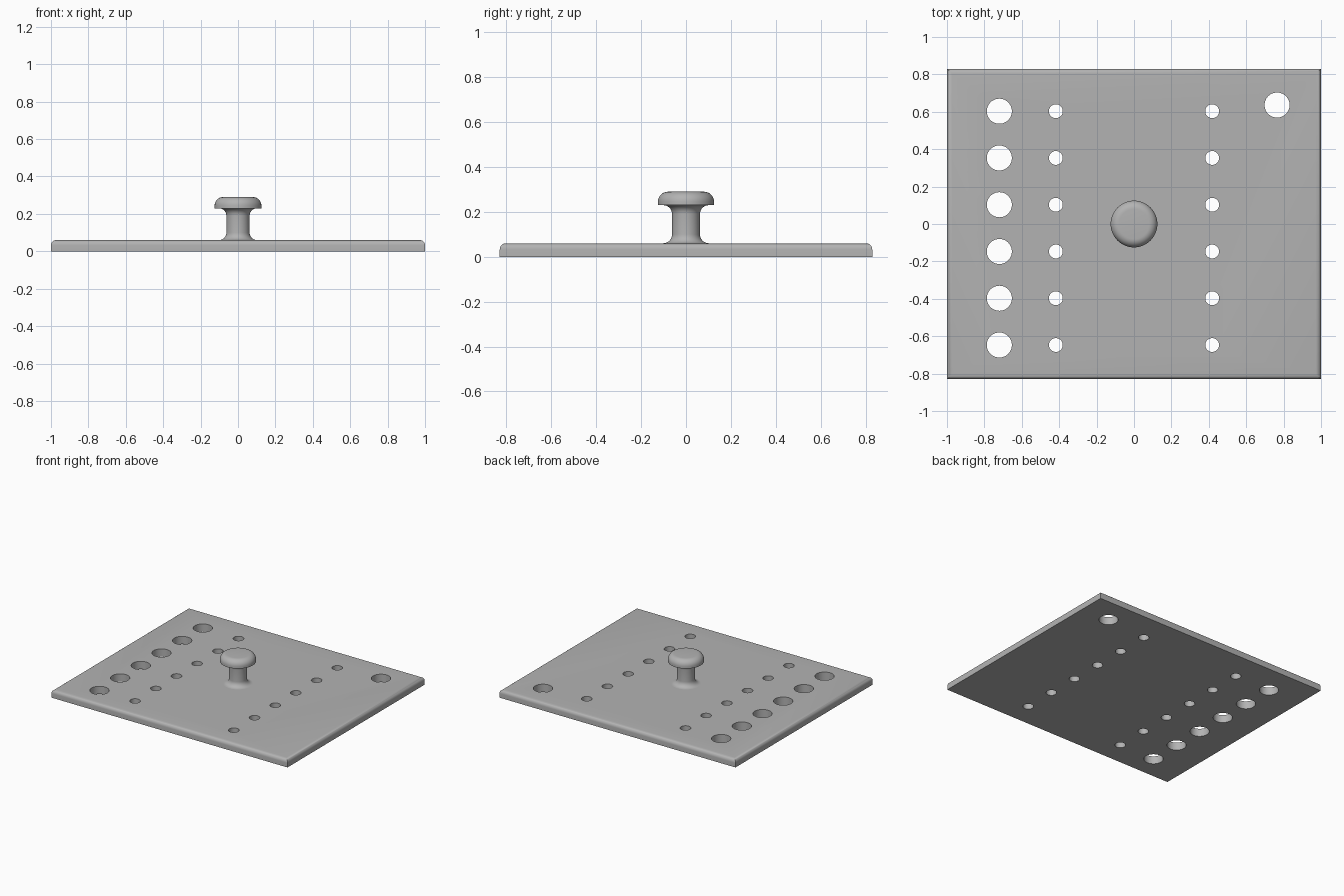
import bpy, bmesh, math

cube = bpy.data.objects.get("Cube")
if cube:
    bpy.data.objects.remove(cube, do_unlink=True)

grey = bpy.data.materials.new("plain grey")
grey.use_nodes = True
colour = (0.45, 0.45, 0.45, 1)
grey.diffuse_color = colour
grey.node_tree.nodes["Principled BSDF"].inputs["Base Color"].default_value = colour

WIDTH, DEPTH, THICK = 2.0, 1.66, 0.06


def make_object(name, bm):
    bmesh.ops.recalc_face_normals(bm, faces=bm.faces)
    mesh = bpy.data.meshes.new(name)
    bm.to_mesh(mesh)
    bm.free()
    mesh.materials.append(grey)
    obj = bpy.data.objects.new(name, mesh)
    bpy.context.collection.objects.link(obj)
    return obj


def smooth(obj):
    bpy.ops.object.select_all(action="DESELECT")
    obj.select_set(True)
    bpy.context.view_layer.objects.active = obj
    bpy.ops.object.shade_smooth_by_angle(angle=math.radians(35))


def arc(cx, cz, radius, start, end, steps=8):
    angles = [math.radians(start + (end - start) * i / steps) for i in range(steps + 1)]
    return [(cx + radius * math.cos(a), cz + radius * math.sin(a)) for a in angles]


# Plate with rounded upper edges
bm = bmesh.new()
bmesh.ops.create_cube(bm, size=1)
for v in bm.verts:
    v.co = (v.co.x * WIDTH, v.co.y * DEPTH, (v.co.z + 0.5) * THICK)
top_edges = [e for e in bm.edges if all(v.co.z > THICK / 2 for v in e.verts)]
bmesh.ops.bevel(bm, geom=top_edges, offset=0.027, segments=6, profile=0.5, affect="EDGES")
plate = make_object("base_plate", bm)

# Hole layout: a large column, two small columns and one corner hole
rows = [0.603 - 0.25 * i for i in range(6)]
holes = [(-0.72, y, 0.067) for y in rows]
holes += [(x, y, 0.037) for x in (-0.418, 0.418) for y in rows]
holes.append((0.765, 0.636, 0.067))

bm = bmesh.new()
for x, y, radius in holes:
    made = bmesh.ops.create_cone(bm, cap_ends=True, segments=48, radius1=radius,
                                 radius2=radius, depth=4 * THICK)
    bmesh.ops.translate(bm, vec=(x, y, 0), verts=made["verts"])
cutter = make_object("hole_cutter", bm)
cutter.hide_render = True

cut = plate.modifiers.new("holes", "BOOLEAN")
cut.operation = "DIFFERENCE"
cut.solver = "EXACT"
cut.object = cutter
bpy.context.view_layer.objects.active = plate
bpy.ops.object.modifier_apply(modifier=cut.name)
bpy.data.objects.remove(cutter, do_unlink=True)
smooth(plate)

# Knob: flared stem and domed cap as one turned profile
STEM, CAP, UNDER, TOP = 0.062, 0.125, 0.23, 0.29
FLARE, ROUND = 0.04, 0.045
profile = [(0, THICK - 0.01), (STEM + FLARE, THICK - 0.01)]
profile += arc(STEM + FLARE, THICK + FLARE, FLARE, 270, 180)
profile += arc(STEM + FLARE, UNDER - FLARE, FLARE, 180, 90)
profile.append((CAP, UNDER))
profile += arc(CAP - ROUND, TOP - ROUND, ROUND, 0, 90)
profile.append((0, TOP))

bm = bmesh.new()
verts = [bm.verts.new((r, 0, z)) for r, z in profile]
edges = [bm.edges.new(pair) for pair in zip(verts, verts[1:])]
bmesh.ops.spin(bm, geom=verts + edges, cent=(0, 0, 0), axis=(0, 0, 1),
               angle=math.tau, steps=64)
bmesh.ops.remove_doubles(bm, verts=bm.verts, dist=0.0001)
smooth(make_object("knob", bm))
